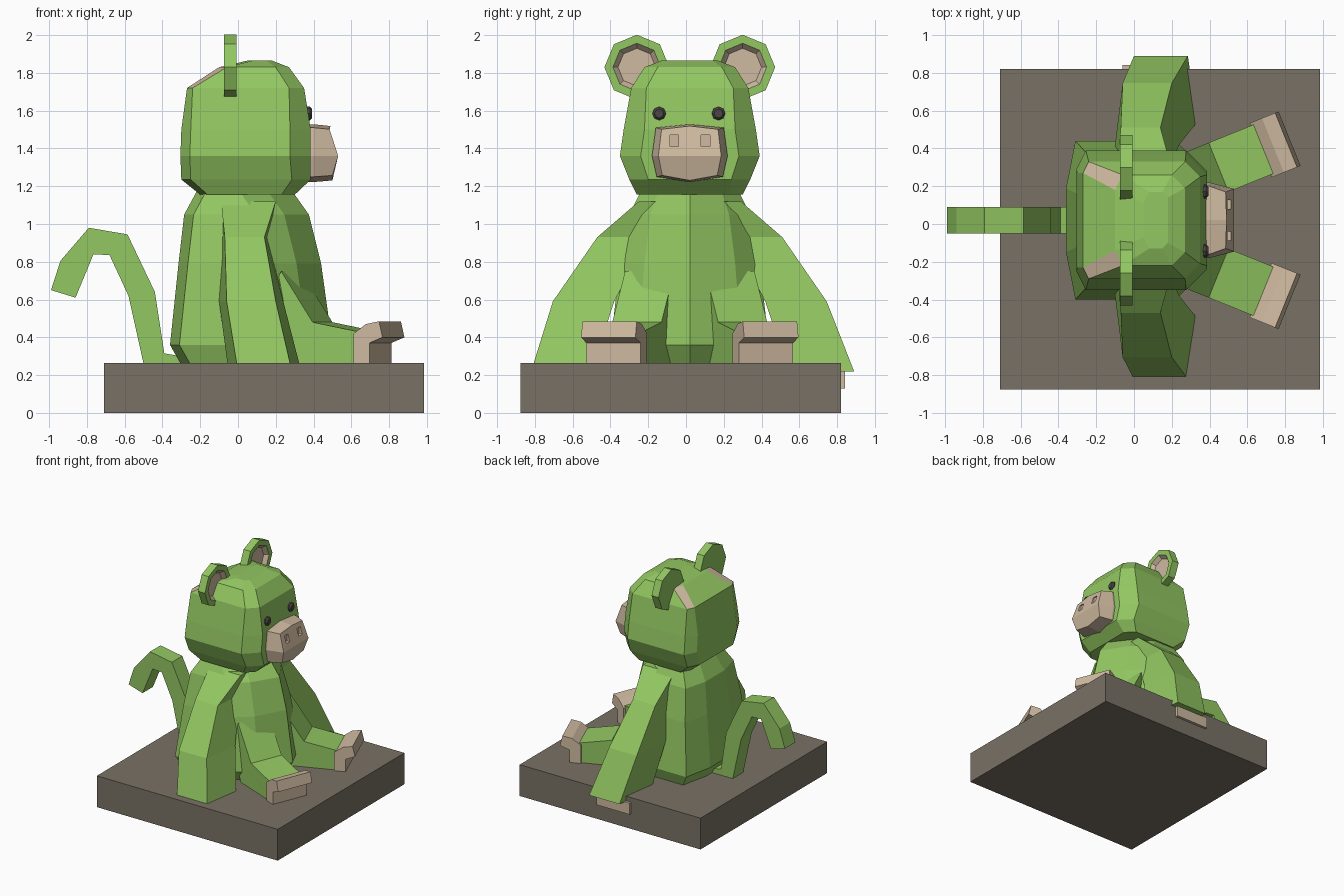
import bpy, bmesh, math
from mathutils import Vector

if "Cube" in bpy.data.objects:
    bpy.data.objects.remove(bpy.data.objects["Cube"])

YC = 0.02  # symmetry plane of the figure


def material(name, r, g, b):
    m = bpy.data.materials.new(name)
    m.use_nodes = True
    m.diffuse_color = (r, g, b, 1)
    m.node_tree.nodes["Principled BSDF"].inputs["Base Color"].default_value = (r, g, b, 1)
    return m


GREEN = material("leaf green", 0.29, 0.57, 0.12)
TAN = material("warm tan", 0.62, 0.49, 0.35)
STONE = material("grey brown stone", 0.19, 0.165, 0.13)
DARK = material("dark eye", 0.075, 0.06, 0.06)


def loft(name, rings, *mats, rule=None):
    """Skin equal-sized rings of points, cap both ends, colour faces by rule(ring, side)."""
    bm = bmesh.new()
    rows = [[bm.verts.new(p) for p in ring] for ring in rings]
    n = len(rows[0])
    for k in range(len(rows) - 1):
        for i in range(n):
            j = (i + 1) % n
            f = bm.faces.new((rows[k][i], rows[k][j], rows[k + 1][j], rows[k + 1][i]))
            f.material_index = rule(k, i) if rule else 0
    bm.faces.new(rows[0])
    end = bm.faces.new(rows[-1])
    end.material_index = rule(len(rows) - 1, 0) if rule else 0
    bmesh.ops.recalc_face_normals(bm, faces=bm.faces)
    mesh = bpy.data.meshes.new(name)
    bm.to_mesh(mesh)
    bm.free()
    for m in mats:
        mesh.materials.append(m)
    ob = bpy.data.objects.new(name, mesh)
    bpy.context.collection.objects.link(ob)
    return ob


def box(name, x, y, z, mat):
    return loft(name, [[(x[0], y[0], h), (x[1], y[0], h), (x[1], y[1], h), (x[0], y[1], h)]
                       for h in z], mat)


def mirrored(half, z):
    """Close a half outline running from front to back over both sides."""
    other = [(x, -y) for x, y in reversed(half) if y > 0]
    return [(x, YC + y, z) for x, y in half + other]


def disc(x, y, z, r, n=8):
    return [(x, y + r * math.sin(a), z + r * math.cos(a))
            for a in (math.tau * i / n for i in range(n))]


# Plinth
box("plinth", (-0.71, 0.985), (-0.875, 0.82), (0, 0.265), STONE)

# Torso: z, back, front, half width
torso = []
for z, xb, xf, w in [(0.2, -0.27, 0.4, 0.36), (0.36, -0.36, 0.5, 0.42), (0.79, -0.315, 0.44, 0.37),
                     (1.05, -0.285, 0.375, 0.32), (1.17, -0.22, 0.29, 0.26)]:
    half = [(xf, 0), (xf - 0.13, w * 0.65), (xf - 0.28, w), (xb + 0.05, w), (xb, w * 0.4)]
    torso.append(mirrored(half, z))
loft("torso", torso, GREEN)

# Head: z, back, front, half width, chamfer at the front, chamfer at the back
head = []
for z, xb, xf, w, cf, cb in [(1.155, -0.2, 0.3, 0.28, 0.07, 0.04), (1.235, -0.3, 0.385, 0.32, 0.1, 0.05),
                             (1.36, -0.305, 0.385, 0.37, 0.11, 0.05), (1.5, -0.3, 0.385, 0.35, 0.11, 0.05),
                             (1.72, -0.27, 0.35, 0.31, 0.08, 0.03), (1.83, -0.1, 0.27, 0.24, 0.07, 0.04),
                             (1.865, 0.05, 0.18, 0.15, 0.03, 0.03)]:
    half = [(xf, w - cf), (xf - cf, w), (xb + cb, w), (xb, w - 2 * cb)]
    head.append(mirrored(half, z))
# the two small upper back corners are tan
loft("head", head, GREEN, TAN, rule=lambda k, i: int(k == 4 and i in (2, 4)))

# Muzzle, tapering forward, bulging at mid height
outline = [(0, 1.528), (0.18, 1.51), (0.2, 1.36), (0.175, 1.25), (0, 1.222),
           (-0.175, 1.25), (-0.2, 1.36), (-0.18, 1.51)]
front_x = [0.49, 0.485, 0.53, 0.5, 0.5, 0.5, 0.53, 0.485]
muzzle = loft("muzzle", [[(0.33, YC + y, z) for y, z in outline],
                         [(0.4, YC + y, z) for y, z in outline],
                         [(x, YC + y * 0.83, 1.37 + (z - 1.37) * 0.94)
                          for x, (y, z) in zip(front_x, outline)]], TAN)
bm = bmesh.new()
bm.from_mesh(muzzle.data)
front = [f for f in bm.faces if len(f.verts) == 8 and f.calc_center_median().x > 0.4]
verts = sorted((v for v in front[0].verts if v.co.x > 0.52), key=lambda v: v.co.y)
bmesh.ops.connect_vert_pair(bm, verts=verts)
bm.to_mesh(muzzle.data)
bm.free()

# Nostril recesses
for s in (-1, 1):
    y = YC + s * 0.083
    cutter = box("nostril_cutter", (0.485, 0.6), (y - 0.023, y + 0.023), (1.41, 1.47), TAN)
    cutter.hide_render = True
    mod = muzzle.modifiers.new("nostril", "BOOLEAN")
    mod.object, mod.operation, mod.solver = cutter, "DIFFERENCE", "EXACT"
    bpy.context.view_layer.objects.active = muzzle
    bpy.ops.object.modifier_apply(modifier="nostril")
    bpy.data.objects.remove(cutter)

# Tail, a flat hooked band
tail = [(-0.3, 0.26), (-0.3, 0.3), (-0.39, 0.315), (-0.44, 0.64), (-0.585, 0.945), (-0.79, 0.98),
        (-0.94, 0.805), (-0.99, 0.65), (-0.86, 0.61), (-0.765, 0.84), (-0.68, 0.835),
        (-0.58, 0.62), (-0.5, 0.26)]
loft("tail", [[(x, YC + y, z) for x, z in tail] for y in (-0.07, 0.07)], GREEN)

# Leg and foot side profiles: distance along the leg, height, half width
leg_profile = [(0.02, 0.24, 0.14), (0.02, 0.43, 0.14), (-0.24, 0.48, 0.14), (-0.42, 0.75, 0.14),
               (-0.5, 0.6, 0.14), (-0.38, 0.24, 0.14)]
foot_profile = [(0, 0.25, 0.155), (0, 0.42, 0.155), (0.07, 0.47, 0.155), (0.145, 0.485, 0.155),
                (0.165, 0.4, 0.155), (0.09, 0.37, 0.155), (0.09, 0.25, 0.155)]
YAW = math.radians(22)

for side, s in (("left", 1), ("right", -1)):
    # Ears: green rim with a tan recess
    y = YC + s * 0.28
    loft(side + "_ear", [disc(-0.073, y, 1.83, 0.172), disc(-0.008, y, 1.83, 0.172),
                         disc(-0.008, y, 1.83, 0.127), disc(-0.04, y, 1.83, 0.1)],
         GREEN, TAN, rule=lambda k, i: int(k >= 2))

    # Eyes
    y = YC - 0.005 + s * 0.157
    loft(side + "_eye", [disc(0.33, y, 1.585, 0.036), disc(0.38, y, 1.585, 0.036),
                         disc(0.393, y, 1.585, 0.024)], DARK)

    # Arms: z, back, front, outer and inner distance, forward lean of the inner edge
    reach = 0.03 if s > 0 else 0
    rings = []
    for z, xb, xf, out, inn, lean in [(1.12, -0.09, 0.2, 0.27, 0.1, 0), (0.93, -0.07, 0.14, 0.49, 0.22, 0.02),
                                      (0.59, -0.06, 0.2, 0.725, 0.4, 0.04),
                                      (0.22, 0, 0.285, 0.84, 0.52, 0.05)]:
        if z < 0.3:
            out += reach
        rings.append([(xb, YC + s * out, z), (xf, YC + s * out, z),
                      (xf + lean, YC + s * inn, z), (xb - lean, YC + s * inn, z)])
    loft(side + "_arm", rings, GREEN)

    # Hands pressed to the plinth edge
    y = sorted((YC + s * 0.58, YC + s * 0.822))
    box(side + "_hand", (-0.06, 0.25), y, (0.13, 0.225), TAN)

    # Legs and feet turned outward
    along = Vector((math.cos(YAW), s * math.sin(YAW), 0))
    across = Vector((-s * math.sin(YAW), math.cos(YAW), 0))
    origin = Vector((0.67, YC + s * 0.37, 0))
    for part, profile, mat in (("leg", leg_profile, GREEN), ("foot", foot_profile, TAN)):
        loft(side + "_" + part, [[origin + along * u + across * w * t + Vector((0, 0, z))
                                  for u, z, w in profile] for t in (-1, 1)], mat)
